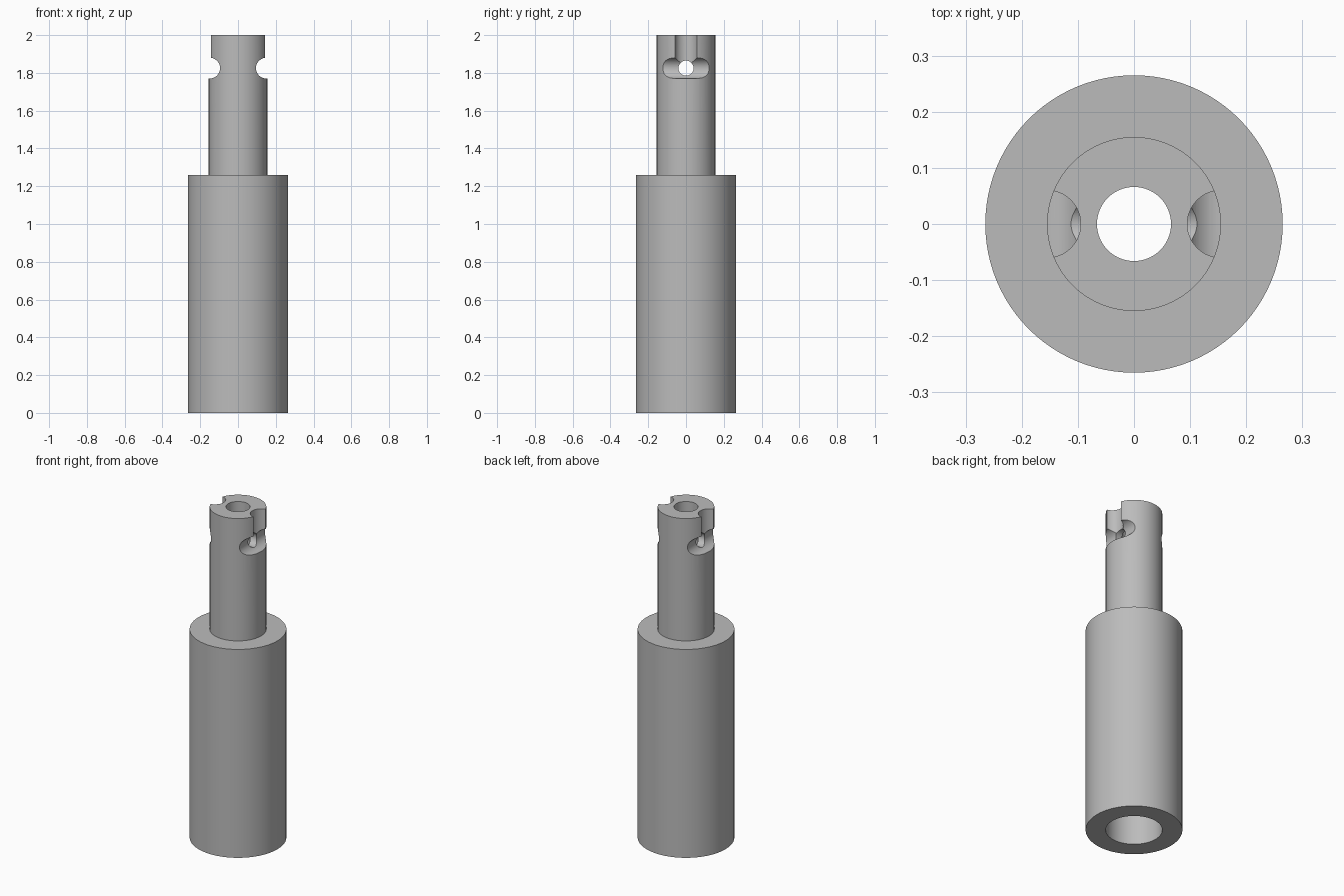
import bpy, math
from mathutils import Matrix

cube = bpy.data.objects.get("Cube")
if cube:
    bpy.data.objects.remove(cube, do_unlink=True)

SEGMENTS = 96
GROOVE_Z = 1.825

grey = bpy.data.materials.new("plain_grey")
grey.use_nodes = True
grey.diffuse_color = (0.5, 0.5, 0.5, 1)
grey.node_tree.nodes["Principled BSDF"].inputs["Base Color"].default_value = (0.5, 0.5, 0.5, 1)


def lathe(name, profile):
    """Spin a closed (radius, z) outline around the z axis."""
    n = len(profile)
    verts, faces = [], []
    for s in range(SEGMENTS):
        a = 2 * math.pi * s / SEGMENTS
        verts += [(r * math.cos(a), r * math.sin(a), z) for r, z in profile]
        t = (s + 1) % SEGMENTS
        for i in range(n):
            j = (i + 1) % n
            faces.append((s * n + i, t * n + i, t * n + j, s * n + j))
    mesh = bpy.data.meshes.new(name)
    mesh.from_pydata(verts, [], faces)
    mesh.materials.append(grey)
    obj = bpy.data.objects.new(name, mesh)
    bpy.context.collection.objects.link(obj)
    return obj


def cut_cylinder(target, radius, depth, location, rotation=(0, 0, 0)):
    """Subtract a cylinder from the target, then discard the cutter."""
    bpy.ops.mesh.primitive_cylinder_add(vertices=64, radius=radius, depth=depth,
                                        location=location, rotation=rotation)
    cutter = bpy.context.object
    cutter.hide_render = True
    cutter.data.materials.append(grey)
    mod = target.modifiers.new("cut", "BOOLEAN")
    mod.operation = "DIFFERENCE"
    mod.solver = "EXACT"
    mod.object = cutter
    bpy.context.view_layer.objects.active = target
    bpy.ops.object.modifier_apply(modifier=mod.name)
    bpy.data.objects.remove(cutter, do_unlink=True)


# Stepped shaft with a wide socket below and a narrow bore above
shaft = lathe("stepped_shaft", [
    (0.155, 0), (0.265, 0), (0.265, 1.26), (0.155, 1.26),
    (0.155, 2), (0.066, 2), (0.066, 1.0), (0.155, 1.0)])

# Locking grooves and their entry slots on both sides
for side in (-1, 1):
    cut_cylinder(shaft, 0.055, 0.6, (side * 0.15, 0, GROOVE_Z), (math.pi / 2, 0, 0))
    cut_cylinder(shaft, 0.06, 0.4, (side * 0.155, 0, GROOVE_Z + 0.2))

# Cross hole joining the grooves to the bore
cut_cylinder(shaft, 0.04, 0.6, (0, 0, GROOVE_Z), (0, math.pi / 2, 0))

# Smooth walls with crisp rims
bpy.ops.object.select_all(action="DESELECT")
shaft.select_set(True)
bpy.context.view_layer.objects.active = shaft
bpy.ops.object.shade_smooth_by_angle(angle=math.radians(30))
